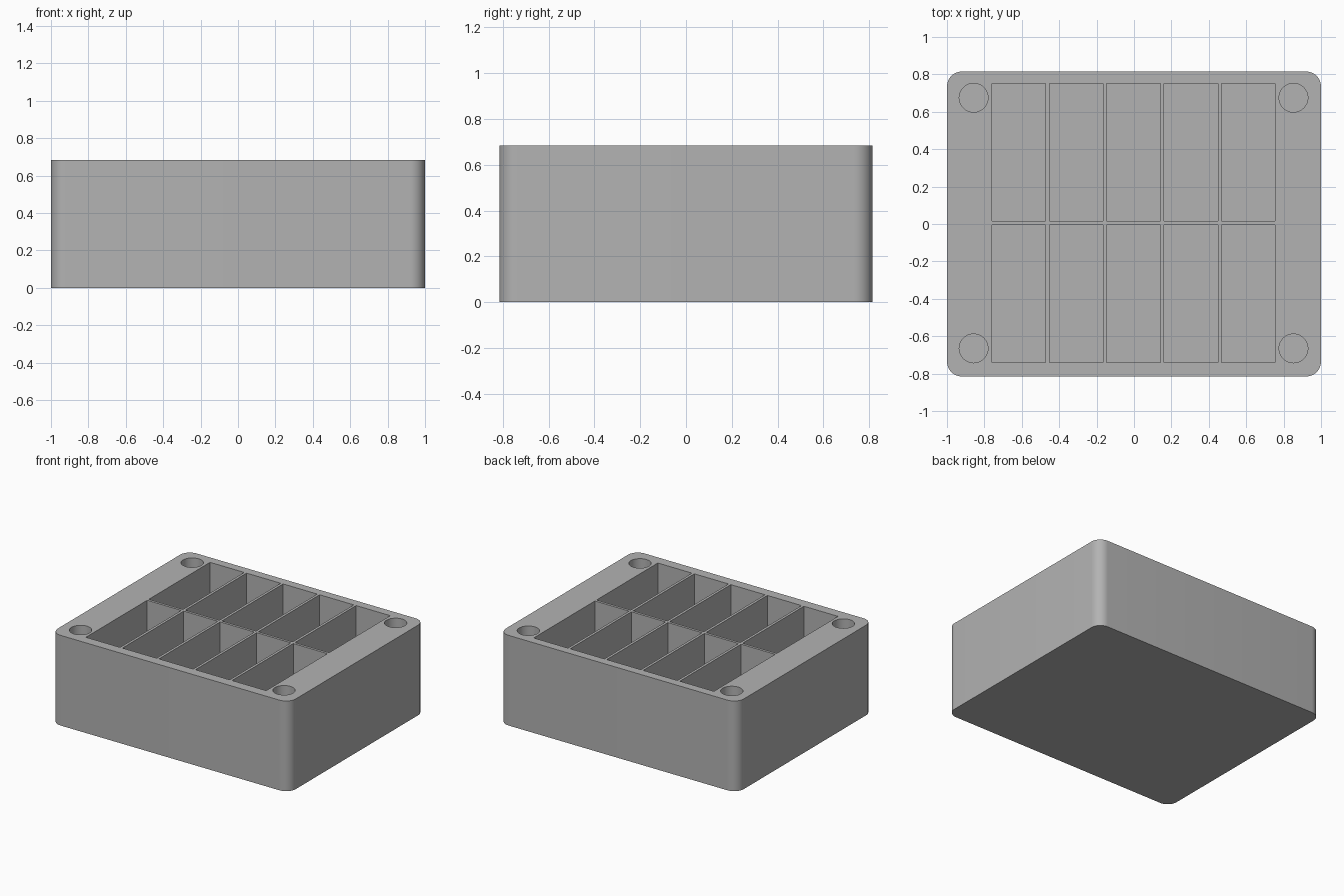
import bpy
import bmesh
import math
from mathutils import Matrix, Vector

WIDTH, DEPTH, HEIGHT = 2.0, 1.63, 0.685
CORNER_RADIUS = 0.08
POCKET = (0.287, 0.735)
PITCH = (0.307, 0.755)
POCKET_FLOOR = 0.05
HOLE_RADIUS, HOLE_DEPTH = 0.077, 0.25
HOLE_SPREAD = (0.855, 0.67)
CENTRE = Vector((-0.0025, 0.005))   # the pocket grid sits slightly off centre
ABOVE = HEIGHT + 0.1                # cutters rise past the top face

cube = bpy.data.objects.get("Cube")
if cube:
    bpy.data.objects.remove(cube, do_unlink=True)

grey = bpy.data.materials.new("plain grey")
grey.use_nodes = True
grey.diffuse_color = (0.45, 0.45, 0.45, 1)
grey.node_tree.nodes["Principled BSDF"].inputs["Base Color"].default_value = grey.diffuse_color


def add_box(bm, x, y, z_low, z_high, size):
    matrix = Matrix.Translation((x, y, (z_low + z_high) / 2)) @ Matrix.Diagonal(
        (size[0], size[1], z_high - z_low, 1))
    bmesh.ops.create_cube(bm, size=1, matrix=matrix)


def add_cylinder(bm, x, y, z_low, z_high, radius):
    bmesh.ops.create_cone(bm, cap_ends=True, segments=48, radius1=radius, radius2=radius,
                          depth=z_high - z_low,
                          matrix=Matrix.Translation((x, y, (z_low + z_high) / 2)))


def make_object(name, bm):
    mesh = bpy.data.meshes.new(name)
    bm.to_mesh(mesh)
    bm.free()
    mesh.materials.append(grey)
    obj = bpy.data.objects.new(name, mesh)
    bpy.context.collection.objects.link(obj)
    return obj


# Solid block with rounded upright corners
bm = bmesh.new()
add_box(bm, 0, 0, 0, HEIGHT, (WIDTH, DEPTH))
uprights = [e for e in bm.edges if abs(e.verts[0].co.z - e.verts[1].co.z) > 0.1]
bmesh.ops.bevel(bm, geom=uprights, offset=CORNER_RADIUS, segments=10, profile=0.5,
                affect='EDGES')
tray = make_object("compartment_tray", bm)

# Five by two pockets and four corner holes
bm = bmesh.new()
for row in (-0.5, 0.5):
    for column in range(-2, 3):
        add_box(bm, CENTRE.x + column * PITCH[0], CENTRE.y + row * PITCH[1],
                POCKET_FLOOR, ABOVE, POCKET)
for sx in (-1, 1):
    for sy in (-1, 1):
        add_cylinder(bm, CENTRE.x + sx * HOLE_SPREAD[0], CENTRE.y + sy * HOLE_SPREAD[1],
                     HEIGHT - HOLE_DEPTH, ABOVE, HOLE_RADIUS)
cutter = make_object("pocket_cutter", bm)
cutter.hide_render = True

# Cut the openings, then drop the cutter
cut = tray.modifiers.new("openings", 'BOOLEAN')
cut.operation = 'DIFFERENCE'
cut.solver = 'EXACT'
cut.object = cutter
bpy.ops.object.select_all(action='DESELECT')
tray.select_set(True)
bpy.context.view_layer.objects.active = tray
bpy.ops.object.modifier_apply(modifier=cut.name)
bpy.data.objects.remove(cutter, do_unlink=True)
bpy.ops.object.shade_smooth_by_angle(angle=math.radians(30))
